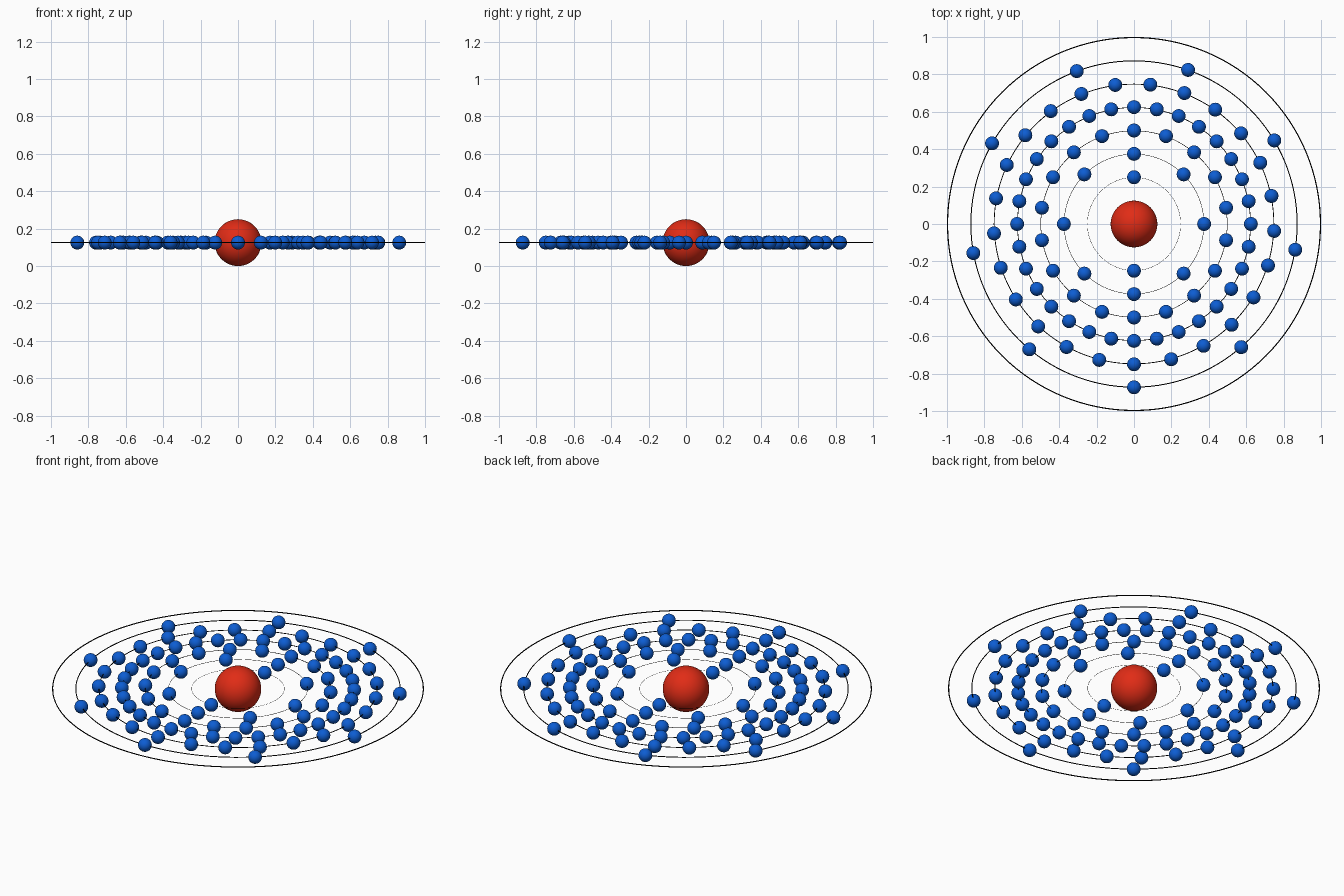
import bpy
from math import sin, cos, radians

if "Cube" in bpy.data.objects:
    bpy.data.objects.remove(bpy.data.objects["Cube"])

Z = 0.125  # height of the orbital plane


def material(name, rgb):
    m = bpy.data.materials.new(name)
    m.diffuse_color = (*rgb, 1)
    m.use_nodes = True
    m.node_tree.nodes["Principled BSDF"].inputs["Base Color"].default_value = m.diffuse_color
    return m


red = material("red", (0.75, 0.025, 0.008))
blue = material("blue", (0.004, 0.11, 0.65))
black = material("black", (0.0, 0.0, 0.0))


def finish(name, mat):
    ob = bpy.context.object
    ob.name = name
    ob.data.materials.append(mat)
    bpy.ops.object.shade_smooth()
    return ob


# Nucleus
bpy.ops.mesh.primitive_uv_sphere_add(segments=48, ring_count=24, radius=0.125, location=(0, 0, Z))
finish("nucleus", red)

# Orbit rings: thickness grows with radius
for i in range(7):
    r = 0.25 + 0.125 * i
    bpy.ops.mesh.primitive_torus_add(major_radius=r * 0.997, minor_radius=r * 0.003,
                                     major_segments=128, minor_segments=8, location=(0, 0, Z))
    finish(f"orbit_ring_{i + 1}", black)

# Electrons: (ring radius, count, step in degrees), first at the front, going clockwise from above
shells = [(0.25, 2, 180), (0.375, 8, 45), (0.5, 18, 20),
          (0.625, 32, 11.25), (0.75, 25, 14.36), (0.873, 9, 39.87)]
bpy.ops.mesh.primitive_uv_sphere_add(segments=32, ring_count=16, radius=0.037)
first = finish("electron", blue)
mesh = first.data
bpy.data.objects.remove(first)
for s, (r, count, step) in enumerate(shells):
    for k in range(count):
        a = radians(step * k)
        e = bpy.data.objects.new(f"electron_{s + 1}_{k + 1}", mesh)
        e.location = (-r * sin(a), -r * cos(a), Z)
        bpy.context.collection.objects.link(e)
